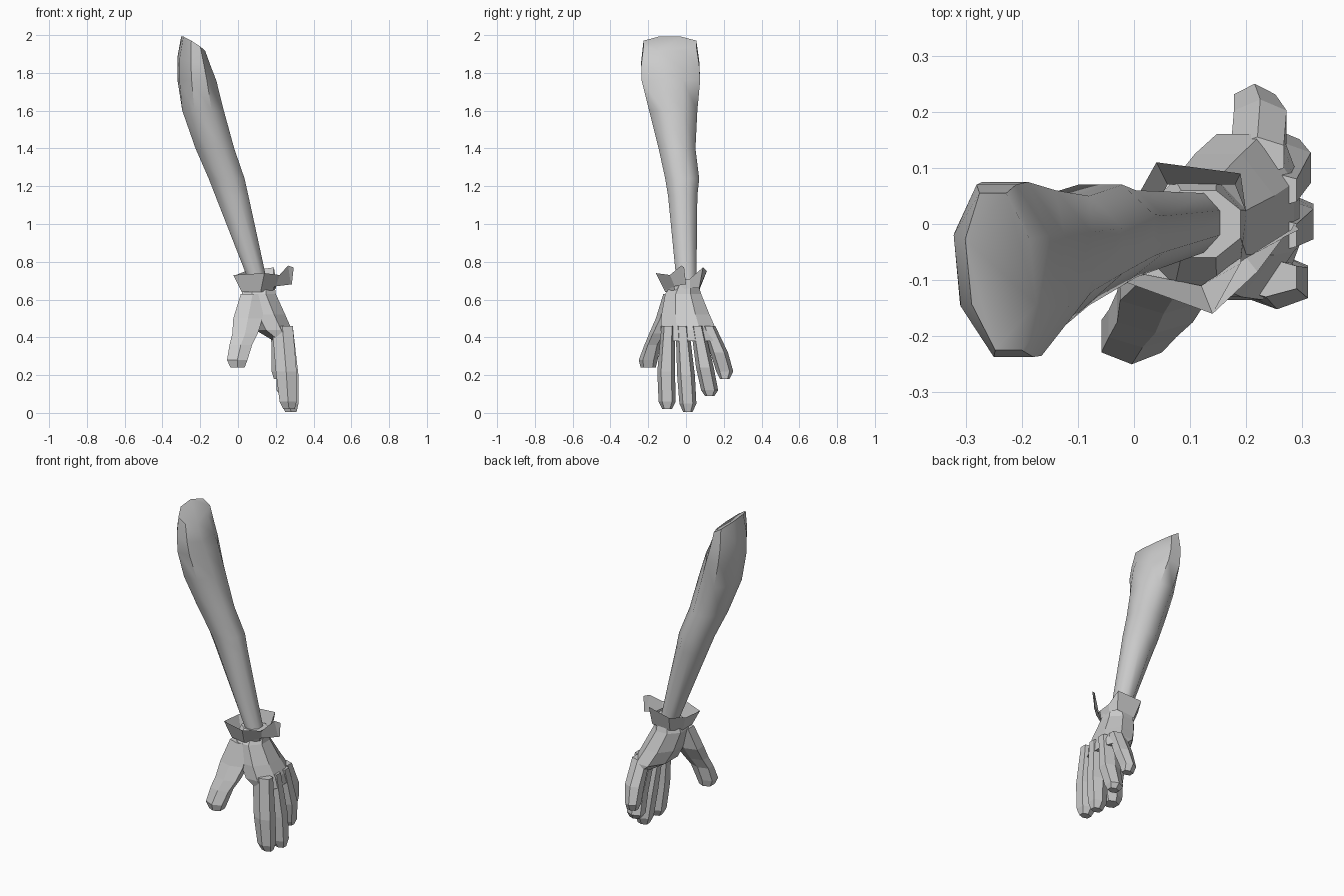
import bpy, bmesh, math

if "Cube" in bpy.data.objects:
    bpy.data.objects.remove(bpy.data.objects["Cube"])


def finish(name, bm, smooth=0):
    bmesh.ops.recalc_face_normals(bm, faces=bm.faces[:])
    mesh = bpy.data.meshes.new(name)
    bm.to_mesh(mesh)
    bm.free()
    obj = bpy.data.objects.new(name, mesh)
    bpy.context.collection.objects.link(obj)
    if smooth:
        bpy.ops.object.select_all(action='DESELECT')
        obj.select_set(True)
        bpy.context.view_layer.objects.active = obj
        bpy.ops.object.shade_smooth_by_angle(angle=math.radians(smooth))
    return obj


def loft(name, rings, sides, smooth=0):
    """Closed tube through rings of (cx, cy, z, half_x, half_y, slope of z over x, shear of x over y)."""
    bm = bmesh.new()
    k = 1 / math.cos(math.pi / sides)
    loops = []
    for cx, cy, z, hx, hy, slope, shear in rings:
        loop = []
        for i in range(sides):
            a = math.tau * (i + 0.5) / sides
            dx = max(-1, min(1, k * math.cos(a))) * hx
            dy = max(-1, min(1, k * math.sin(a))) * hy
            loop.append(bm.verts.new((cx + dx + shear * dy, cy + dy, z + slope * dx)))
        loops.append(loop)
    for a, b in zip(loops, loops[1:]):
        for i in range(sides):
            j = (i + 1) % sides
            bm.faces.new((a[i], a[j], b[j], b[i]))
    bm.faces.new(loops[0])
    bm.faces.new(loops[-1][::-1])
    return finish(name, bm, smooth)


def box_ring(x0, x1, y0, y1, z, slope=0, shear=0):
    return ((x0 + x1) / 2, (y0 + y1) / 2, z, (x1 - x0) / 2, (y1 - y0) / 2, slope, shear)


def strip(name, pairs, closed):
    """Open sheet between a lower and an upper edge."""
    bm = bmesh.new()
    vs = [(bm.verts.new(lo), bm.verts.new(hi)) for lo, hi in pairs]
    for i in range(len(vs) if closed else len(vs) - 1):
        a, b = vs[i], vs[(i + 1) % len(vs)]
        bm.faces.new((a[0], b[0], b[1], a[1]))
    return finish(name, bm)


# Arm: rounded over the top, flat on the inner (-x) side of the upper end
loft("arm", [
    box_ring(-.295, -.18, -.225, .055, 1.955, -.65, -.1),
    box_ring(-.315, -.145, -.237, .07, 1.85, -.35, -.1),
    box_ring(-.315, -.12, -.235, .075, 1.76, 0, -.08),
    box_ring(-.295, -.075, -.195, .06, 1.60),
    box_ring(-.225, -.02, -.145, .05, 1.40),
    box_ring(-.155, .035, -.11, .07, 1.24),
    box_ring(-.12, .055, -.095, .06, 1.15),
    box_ring(.06, .155, -.05, .055, .69)], 8, 50)

# Gloved palm
loft("palm", [
    box_ring(.04, .19, -.06, .06, .70),
    box_ring(.02, .20, -.11, .08, .63),
    box_ring(.05, .25, -.13, .125, .52),
    box_ring(.09, .285, -.135, .16, .44),
    box_ring(.19, .295, -.12, .16, .38)], 8)

# Four fingers: base, middle and tip centres, end height, thickness
fingers = {
    "index_finger": ((.235, -.095, .46), (.255, -.105, .22), (.265, -.10, .06), .02, .055),
    "middle_finger": ((.235, -.02, .46), (.265, 0, .20), (.275, .01, .05), .005, .055),
    "ring_finger": ((.235, .06, .46), (.26, .10, .24), (.25, .125, .12), .09, .055),
    "little_finger": ((.22, .12, .46), (.225, .175, .32), (.215, .205, .22), .18, .047),
}
for name, (base, mid, tip, end, h) in fingers.items():
    loft(name, [
        (*base, h, .035, 0, 0),
        (*mid, h, .047, 0, 0),
        (*tip, h - .01, .045, 0, 0),
        (tip[0] + .005, tip[1], end, .03, .025, 0, 0)], 6)

# Thumb
loft("thumb", [
    box_ring(.015, .14, -.12, -.02, .63),
    box_ring(-.025, .13, -.16, -.05, .50),
    box_ring(-.03, .105, -.195, -.10, .42),
    box_ring(-.045, .075, -.22, -.135, .36),
    box_ring(-.058, .05, -.25, -.15, .28),
    box_ring(-.04, .035, -.24, -.16, .24)], 6)

# Flared ragged cuff
strip("cuff", [
    ((.02, -.09, .64), (-.025, -.10, .73)),
    ((.12, -.11, .64), (.14, -.16, .74)),
    ((.19, -.06, .65), (.19, -.07, .71)),
    ((.20, .02, .66), (.20, .02, .71)),
    ((.18, .07, .66), (.19, .09, .77)),
    ((.06, .07, .65), (.04, .11, .75)),
    ((.02, 0, .64), (-.01, .02, .73))], True)

# Loose flap standing off the cuff
strip("cuff_flap", [
    ((.13, -.11, .65), (.14, -.16, .74)),
    ((.20, -.06, .67), (.22, -.085, .73)),
    ((.28, -.01, .68), (.265, -.025, .78)),
    ((.285, .0, .68), (.295, -.01, .77))], False)
